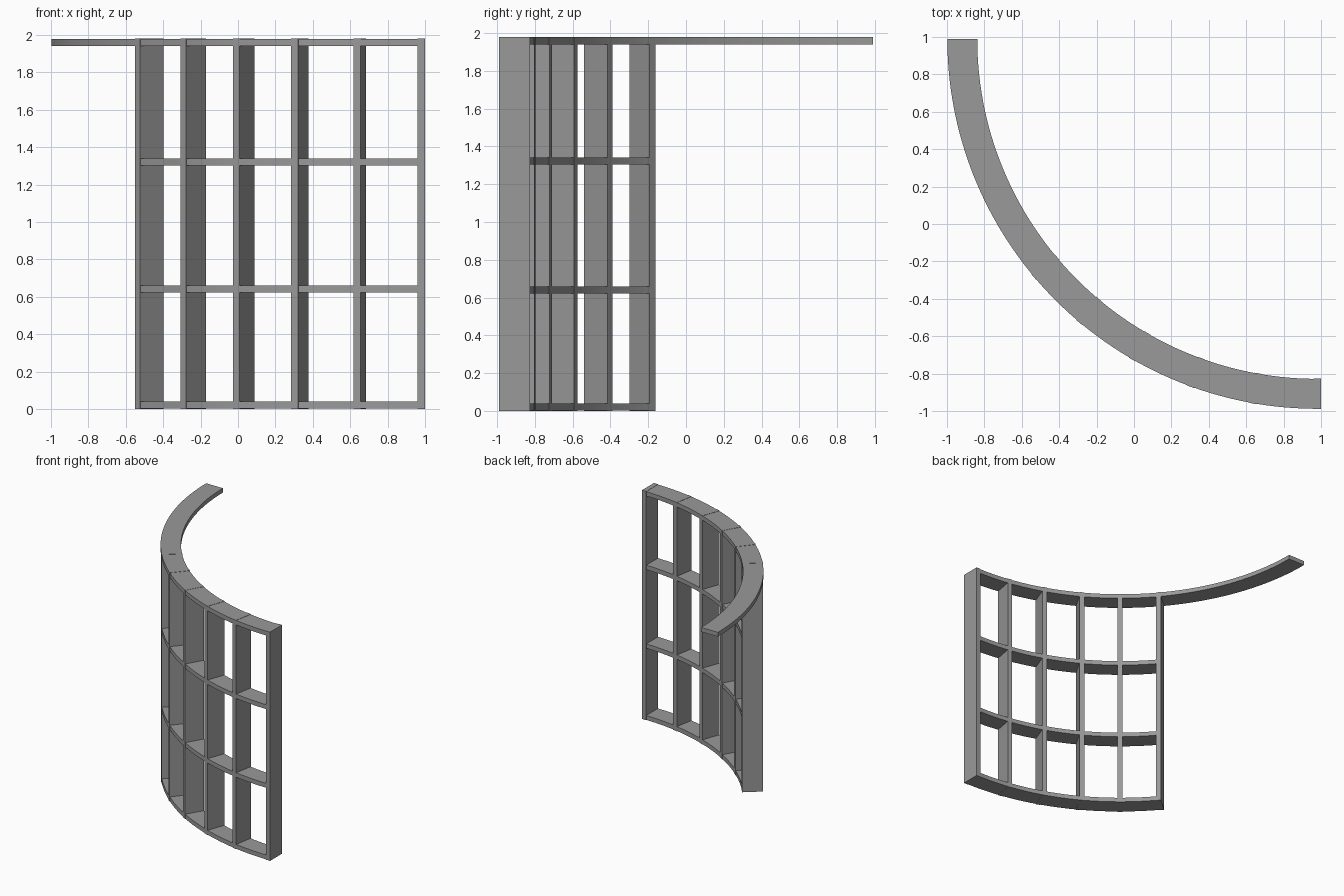
import bpy, bmesh
from math import sin, cos, radians

if "Cube" in bpy.data.objects:
    bpy.data.objects.remove(bpy.data.objects["Cube"])

# Plan arc: angle 0 points to -y, growing towards -x
CX, CY = 0.98, 0.99
R_OUT, R_IN = 1.98, 1.816
T, H = 0.038, 1.98
POSTS = [0, 10, 20, 30, 40, 50]
GAP = 0.56     # half a stud, in degrees
INSET = 0.002  # rails sit just inside the stud faces

grey = bpy.data.materials.new("dark_grey")
grey.diffuse_color = (0.32, 0.32, 0.32, 1)
grey.use_nodes = True
grey.node_tree.nodes["Principled BSDF"].inputs["Base Color"].default_value = grey.diffuse_color


def prism(name, outline, z0, z1):
    """Extrude a closed plan outline between two heights."""
    bm = bmesh.new()
    face = bm.faces.new([bm.verts.new((x, y, z0)) for x, y in outline])
    top = bmesh.ops.extrude_face_region(bm, geom=[face])
    verts = [v for v in top["geom"] if isinstance(v, bmesh.types.BMVert)]
    bmesh.ops.translate(bm, verts=verts, vec=(0, 0, z1 - z0))
    bmesh.ops.recalc_face_normals(bm, faces=bm.faces)
    me = bpy.data.meshes.new(name)
    bm.to_mesh(me)
    bm.free()
    me.materials.append(grey)
    ob = bpy.data.objects.new(name, me)
    bpy.context.collection.objects.link(ob)
    return ob


def on_arc(r, deg, side=0.0):
    """Point at radius r, shifted sideways along the tangent."""
    a = radians(deg)
    return (CX - r * sin(a) - side * cos(a), CY - r * cos(a) + side * sin(a))


def rail(name, a0, a1, z):
    n = max(4, round((a1 - a0) / 1.5))
    angs = [a0 + (a1 - a0) * i / n for i in range(n + 1)]
    outline = [on_arc(R_OUT - INSET, a) for a in angs]
    outline += [on_arc(R_IN + INSET, a) for a in reversed(angs)]
    return prism(name, outline, z, z + T)


# Upright studs, full height
for i, a in enumerate(POSTS):
    h = 0.02
    prism(f"stud_{i}", [on_arc(R_OUT, a, -h), on_arc(R_OUT, a, h),
                        on_arc(R_IN, a, h), on_arc(R_IN, a, -h)], 0, H)

# Curved plates and noggings in each bay
levels = {"bottom_plate": INSET, "lower_nogging": 0.622,
          "upper_nogging": 1.303, "top_plate": H - T - INSET}
for i, (a, b) in enumerate(zip(POSTS, POSTS[1:])):
    for name, z in levels.items():
        rail(f"{name}_{i}", a + GAP, b - GAP, z)

# Top plate running on past the last stud
rail("top_plate_extension", POSTS[-1] + GAP, 90, H - T - INSET)
